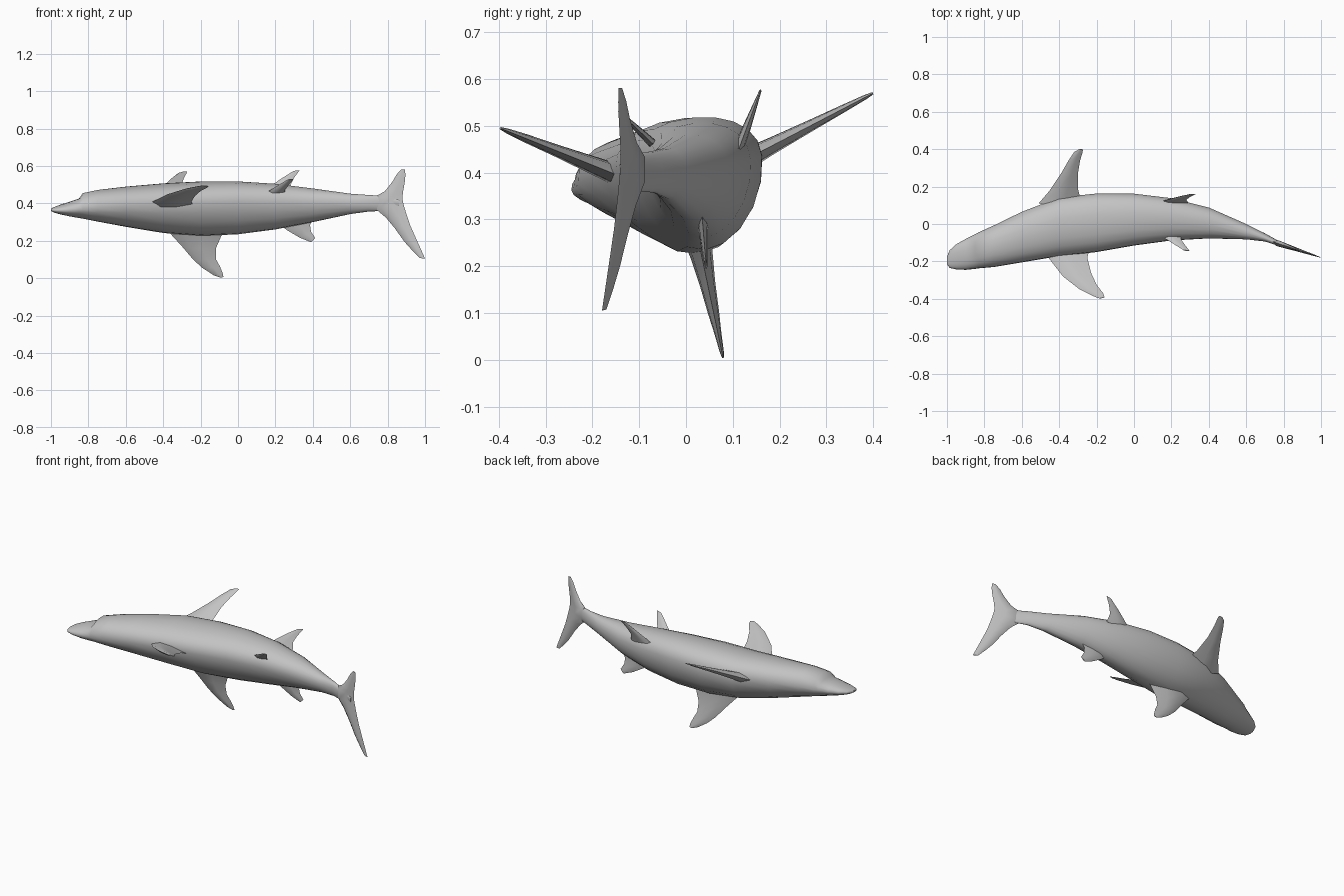
import bpy, bmesh, math
from mathutils import Vector

grey = bpy.data.materials.new("grey_skin")
grey.diffuse_color = (0.55, 0.55, 0.55, 1)


def loft(name, rings, angle=40):
    """Skin a list of closed rings and cap both ends."""
    bm = bmesh.new()
    loops = [[bm.verts.new(p) for p in ring] for ring in rings]
    n = len(loops[0])
    for a, b in zip(loops, loops[1:]):
        for i in range(n):
            bm.faces.new((a[i], a[(i + 1) % n], b[(i + 1) % n], b[i]))
    bm.faces.new(loops[0])
    bm.faces.new(loops[-1])
    bmesh.ops.recalc_face_normals(bm, faces=bm.faces)
    mesh = bpy.data.meshes.new(name)
    bm.to_mesh(mesh)
    bm.free()
    obj = bpy.data.objects.new(name, mesh)
    bpy.context.collection.objects.link(obj)
    mesh.materials.append(grey)
    bpy.ops.object.select_all(action='DESELECT')
    obj.select_set(True)
    bpy.context.view_layer.objects.active = obj
    bpy.ops.object.shade_smooth_by_angle(angle=math.radians(angle))
    return obj


def body_ring(x, y0, y1, zb, zw, zt, sides=20):
    """Rounded section, widest at zw, rolled slightly about its axis."""
    yc, w = (y0 + y1) / 2, (y1 - y0) / 2
    ring = []
    for i in range(sides):
        a = math.tau * i / sides
        c, s = math.cos(a), math.sin(a)
        e = 0.9 if s > 0 else 1.08
        dy = w * math.copysign(abs(c) ** e, c)
        dz = (zt - zw if s > 0 else zw - zb) * math.copysign(abs(s) ** e, s)
        ring.append((x, yc + dy - 0.1 * dz, zw + dz + 0.1 * dy))
    return ring


def fin(name, sections, normal):
    """Lens-shaped fin from (leading point, trailing point, thickness)."""
    n = Vector(normal).normalized()
    rings = []
    for lead, trail, t in sections:
        a, b = Vector(lead), Vector(trail)
        p, q = a.lerp(b, 0.25), a.lerp(b, 0.6)
        h = n * t / 2
        rings.append([a, p + h, q + h * 0.8, b, q - h * 0.8, p - h])
    return loft(name, rings)


# Body: x, side extents, back, widest height, belly (swims belly up)
stations = [
    (-1.00, -.215, -.175, .361, .366, .371),
    (-.985, -.235, -.14, .352, .367, .379),
    (-.95, -.243, -.108, .342, .368, .392),
    (-.90, -.245, -.08, .331, .371, .408),
    (-.85, -.24, -.055, .322, .376, .425),
    (-.83, -.237, -.044, .319, .378, .455),
    (-.75, -.23, -.008, .303, .386, .472),
    (-.60, -.205, .065, .275, .400, .489),
    (-.40, -.172, .142, .242, .411, .506),
    (-.20, -.15, .163, .226, .420, .516),
    (.00, -.115, .162, .235, .422, .517),
    (.20, -.088, .138, .261, .417, .505),
    (.40, -.077, .088, .300, .410, .480),
    (.60, -.082, .00, .343, .402, .452),
    (.70, -.093, -.05, .357, .402, .445),
    (.78, -.118, -.095, .360, .402, .440),
    (.86, -.143, -.133, .385, .402, .418),
]
loft("body", [body_ring(*s) for s in stations], 50)

# Side fins: leading x, trailing x, y of each, thickness; height follows y
def side_fin(name, rows, height, normal):
    fin(name, [((xa, ya, height(ya)), (xb, yb, height(yb)), t)
               for xa, ya, xb, yb, t in rows], normal)

side_fin("left_pectoral_fin",
         [(-.50, -.13, -.23, -.11, .05), (-.45, -.19, -.25, -.18, .04),
          (-.38, -.28, -.23, -.26, .026), (-.29, -.35, -.20, -.325, .018),
          (-.22, -.385, -.165, -.37, .011), (-.185, -.398, -.157, -.393, .005)],
         lambda y: .40 + (-y - .16) * .40, (0, .37, 1))
side_fin("right_pectoral_fin",
         [(-.51, .11, -.28, .11, .05), (-.45, .18, -.298, .18, .036),
          (-.39, .27, -.30, .27, .024), (-.35, .34, -.288, .34, .016),
          (-.32, .385, -.276, .38, .010), (-.295, .399, -.272, .399, .005)],
         lambda y: .445 + (y - .16) * .52, (0, -.5, 1))
side_fin("left_pelvic_fin",
         [(.13, -.05, .25, -.05, .022), (.17, -.08, .25, -.08, .018),
          (.225, -.115, .275, -.115, .012), (.265, -.14, .298, -.145, .005)],
         lambda y: .47 + (-y - .08) * .95, (0, .9, 1))
side_fin("right_pelvic_fin",
         [(.12, .113, .29, .113, .022), (.18, .13, .28, .13, .018),
          (.23, .143, .30, .145, .012), (.295, .158, .33, .16, .005)],
         lambda y: .475 + (y - .122) * 2.7, (0, 1, -.4))

# Back fins: z and x of leading and trailing edges, thickness
def upright_fin(name, rows, side, normal):
    fin(name, [((xa, side(xa, za), za), (xb, side(xb, zb), zb), t)
               for xa, za, xb, zb, t in rows], normal)

upright_fin("dorsal_fin",
            [(-.40, .28, -.04, .28, .07), (-.345, .22, -.09, .225, .048),
             (-.295, .165, -.118, .16, .034), (-.24, .10, -.117, .10, .024),
             (-.19, .055, -.095, .06, .015), (-.13, .016, -.08, .022, .009),
             (-.095, .004, -.078, .006, .004)],
            lambda x, z: .08 - .21 * z, (0, 1, .2))
upright_fin("rear_dorsal_fin",
            [(.20, .31, .41, .33, .025), (.26, .258, .385, .285, .019),
             (.33, .217, .39, .25, .012), (.39, .193, .412, .215, .005)],
            lambda x, z: .035 + (.30 - z) * .08, (0, 1, .1))

# Tail fin, both lobes in one sweep
upright_fin("tail_fin",
            [(.873, .581, .893, .581, .005), (.848, .555, .895, .55, .011),
             (.825, .515, .891, .51, .016), (.785, .465, .882, .46, .024),
             (.73, .435, .879, .425, .032), (.73, .375, .885, .395, .032),
             (.79, .325, .900, .345, .026), (.84, .265, .922, .28, .020),
             (.89, .195, .953, .21, .015), (.935, .145, .98, .15, .010),
             (.972, .108, 1.0, .105, .005)],
            lambda x, z: -.087 - .33 * (x - .72), (.33, 1, 0))
